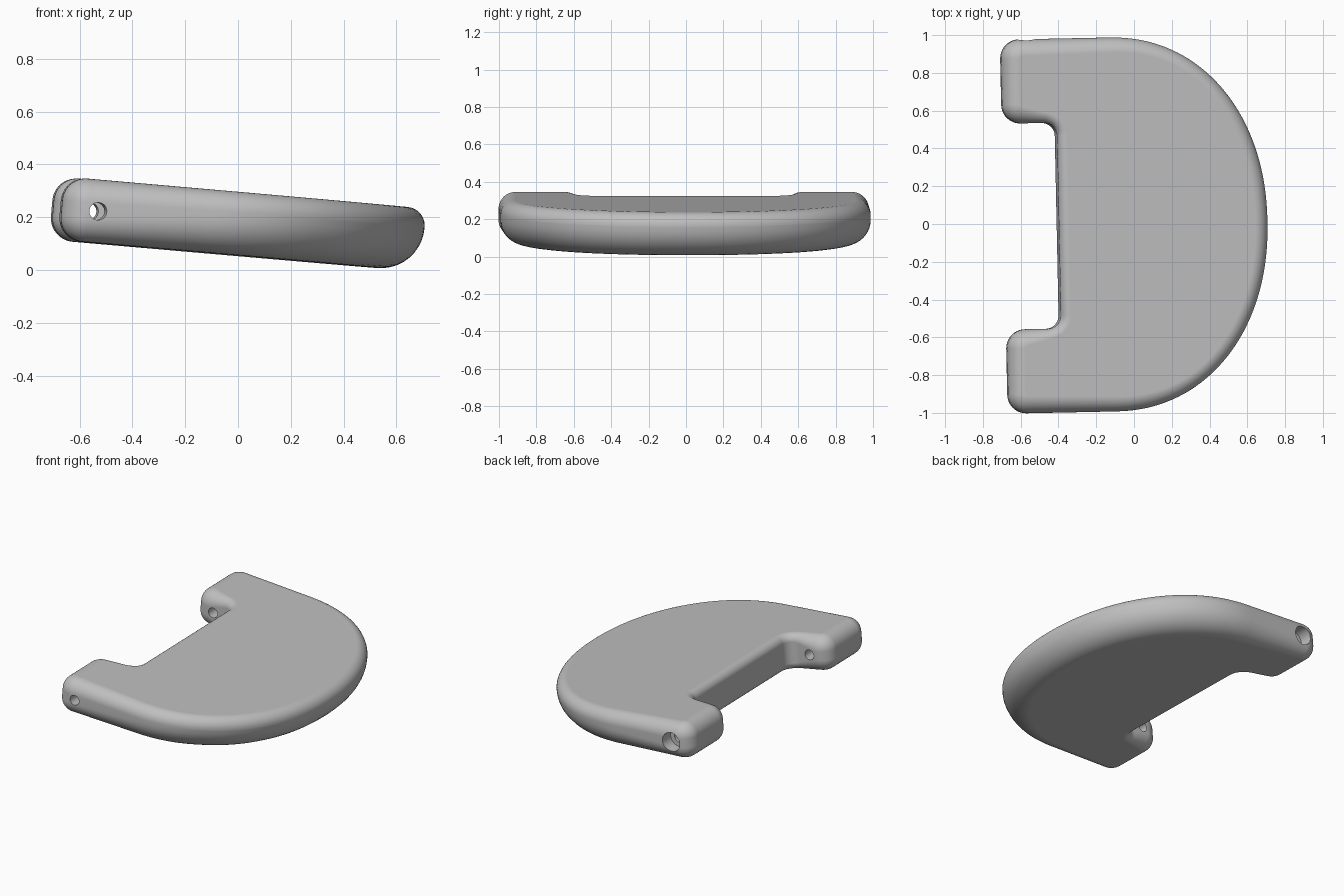
import bpy, bmesh, math
from mathutils import Matrix, Vector

cube = bpy.data.objects.get("Cube")
if cube:
    bpy.data.objects.remove(cube, do_unlink=True)

HALF = 0.12            # half thickness of the slab
STEPS = 10             # rings per rounded edge
POSE = (Matrix.Translation((0, 0, 0.174)) @ Matrix.Rotation(math.radians(1.2), 4, 'Z')
        @ Matrix.Rotation(math.radians(5), 4, 'Y'))

grey = bpy.data.materials.new("plain grey")
grey.use_nodes = True
colour = (0.52, 0.52, 0.52, 1)
grey.diffuse_color = colour
grey.node_tree.nodes["Principled BSDF"].inputs["Base Color"].default_value = colour


def corner(cx, cy, r, start, end, n=10):
    """Arc points with outward normals; a backward sweep makes a hollow corner."""
    sign = 1 if end > start else -1
    out = []
    for i in range(n + 1):
        a = math.radians(start + (end - start) * i / n)
        d = Vector((math.cos(a), math.sin(a)))
        out.append((Vector((cx, cy)) + d * r, d * sign))
    return out


def half_outline():
    """Upper half of the D, from the nose round to the notch."""
    pts = []
    p = 2 / 2.12
    for i in range(37):
        a = math.pi / 2 * i / 36
        c, s = max(math.cos(a), 0), math.sin(a)
        pos = Vector((-0.12 + 0.825 * c ** p, 0.99 * s ** p))
        nrm = Vector((c ** (2 - p) / 0.825, s ** (2 - p) / 0.99)).normalized()
        pts.append((pos, nrm))
    for x in (-0.25, -0.38, -0.5):
        pts.append((Vector((x, 0.99)), Vector((0, 1))))
    pts += corner(-0.59, 0.89, 0.1, 90, 180)
    pts += corner(-0.59, 0.645, 0.1, 180, 270)
    pts += corner(-0.475, 0.475, 0.07, 90, 0)
    return pts


def radii(pos):
    """Rounding of the top and bottom edges at an outline point."""
    if abs(pos.y) < 0.6 and pos.x < 0:
        t = min(max((pos.x + 0.6) / 0.15, 0), 1)
        return 0.09 - 0.04 * t, 0.09 - 0.04 * t
    t = min(max((pos.x + 0.6) / 0.9, 0), 1)
    return 0.09 - 0.02 * t, 0.09 + 0.075 * t


# D-shaped slab, lofted from inset rings
upper = half_outline()
lower = [(Vector((p.x, -p.y)), Vector((n.x, -n.y))) for p, n in reversed(upper[1:])]
outline = upper + lower
bm = bmesh.new()
rings = []
for side in (-1, 1):
    for k in range(STEPS + 1):
        a = math.pi / 2 * (k if side < 0 else STEPS - k) / STEPS
        ring = []
        for pos, nrm in outline:
            r = radii(pos)[0 if side > 0 else 1]
            q = pos - nrm * r * (1 - math.sin(a))
            ring.append(bm.verts.new((q.x, q.y, side * (HALF - r * (1 - math.cos(a))))))
        rings.append(ring)
count = len(outline)
for a, b in zip(rings, rings[1:]):
    for i in range(count):
        j = (i + 1) % count
        bm.faces.new((a[i], a[j], b[j], b[i]))
bm.faces.new(rings[-1])
bm.faces.new(rings[0][::-1])
bmesh.ops.recalc_face_normals(bm, faces=bm.faces)
mesh = bpy.data.meshes.new("seat_plate")
bm.to_mesh(mesh)
bm.free()
plate = bpy.data.objects.new("seat_plate", mesh)
mesh.materials.append(grey)
bpy.context.collection.objects.link(plate)


def drill(name, radius, y0, y1):
    """Cut a round hole along y through the arms."""
    bpy.ops.mesh.primitive_cylinder_add(vertices=40, radius=radius, depth=y1 - y0,
                                        location=(-0.553, (y0 + y1) / 2, 0),
                                        rotation=(math.pi / 2, 0, 0))
    cutter = bpy.context.object
    cutter.name = name
    cutter.hide_render = True
    cutter.data.materials.append(grey)
    mod = plate.modifiers.new(name, 'BOOLEAN')
    mod.object = cutter
    mod.operation = 'DIFFERENCE'
    mod.solver = 'EXACT'
    bpy.context.view_layer.objects.active = plate
    bpy.ops.object.modifier_apply(modifier=name)
    bpy.data.objects.remove(cutter, do_unlink=True)


# Pin hole through both arms, widened at the back end
drill("pin_hole", 0.033, -1.2, 1.2)
drill("pin_head_recess", 0.063, 0.9, 1.2)

plate.matrix_world = POSE
bpy.ops.object.select_all(action='DESELECT')
plate.select_set(True)
bpy.context.view_layer.objects.active = plate
bpy.ops.object.shade_smooth_by_angle(angle=math.radians(35))
weighted = plate.modifiers.new("even_shading", 'WEIGHTED_NORMAL')
weighted.keep_sharp = True
